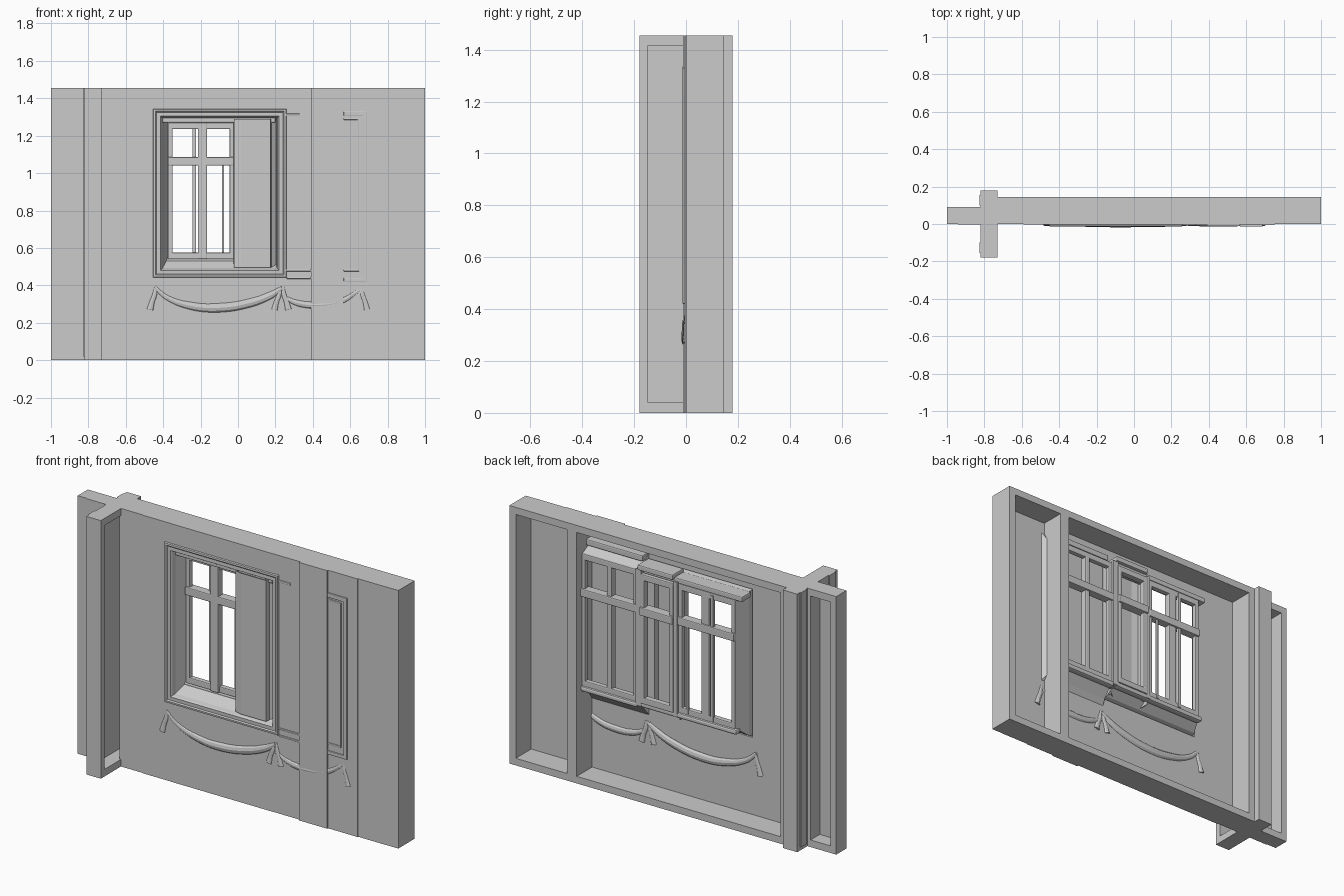
import bpy, bmesh, math

H = 1.455   # wall height
T = 0.008   # plaster sheet thickness


def finish(name, bm, bevel=0.0):
    bmesh.ops.recalc_face_normals(bm, faces=bm.faces)
    me = bpy.data.meshes.new(name)
    bm.to_mesh(me)
    bm.free()
    ob = bpy.data.objects.new(name, me)
    bpy.context.collection.objects.link(ob)
    if bevel:
        m = ob.modifiers.new("bevel", 'BEVEL')
        m.width, m.segments = bevel, 2
    return ob


def boxes(name, items, bevel=0.0):
    """One object from boxes given as (x0, x1, y0, y1, z0, z1)."""
    bm = bmesh.new()
    for x0, x1, y0, y1, z0, z1 in items:
        vs = bmesh.ops.create_cube(bm, size=1)["verts"]
        for v in vs:
            v.co = (x1 if v.co.x > 0 else x0, y1 if v.co.y > 0 else y0,
                    z1 if v.co.z > 0 else z0)
    return finish(name, bm, bevel)


def rings(name, loops, thick=0.004):
    """Skin rectangular loops (x0, x1, z0, z1, y) into a moulded frame."""
    bm = bmesh.new()
    rows = [[bm.verts.new(p) for p in ((a, y, c), (b, y, c), (b, y, d), (a, y, d))]
            for a, b, c, d, y in loops]
    for r, s in zip(rows, rows[1:]):
        for i in range(4):
            j = (i + 1) % 4
            bm.faces.new((r[i], r[j], s[j], s[i]))
    ob = finish(name, bm)
    ob.modifiers.new("solid", 'SOLIDIFY').thickness = thick
    return ob


def rope(name, pts, depth=0.02):
    """Smooth flattened tube through (x, z, radius) points on the wall face."""
    cu = bpy.data.curves.new(name, 'CURVE')
    cu.dimensions, cu.bevel_depth, cu.bevel_resolution = '3D', depth, 3
    cu.resolution_u, cu.use_fill_caps = 6, True
    sp = cu.splines.new('BEZIER')
    sp.bezier_points.add(len(pts) - 1)
    for p, (x, z, r) in zip(sp.bezier_points, pts):
        p.co, p.radius = (x, 0.0, z), r
        p.handle_left_type = p.handle_right_type = 'AUTO'
    ob = bpy.data.objects.new(name, cu)
    bpy.context.collection.objects.link(ob)
    ob.scale.y, ob.location.y = 0.8, 0.003
    bpy.ops.object.select_all(action='DESELECT')
    ob.select_set(True)
    bpy.context.view_layer.objects.active = ob
    bpy.ops.object.convert(target='MESH')
    bpy.ops.object.shade_smooth_by_angle()


def window(name, x0, x1, z0, z1, y0, y1, mullions, transom=(1.04, 1.085), f=0.025):
    """Window sash: outer frame, upright mullions and one transom."""
    it = [(x0, x0 + f, y0, y1, z0, z1), (x1 - f, x1, y0, y1, z0, z1),
          (x0, x1, y0, y1, z0, z0 + f + 0.01), (x0, x1, y0, y1, z1 - f - 0.01, z1),
          (x0, x1, y0 - 0.01, y1 + 0.01, *transom)]
    it += [(a, b, y0 - 0.01, y1, z0, z1) for a, b in mullions]
    boxes(name, it, 0.005)


# plaster sheets: upright strips, leaving the left window open
E = 0.04
boxes("wall_face", [
    (-1, -0.94, 0, T, 0, H), (-0.94, -0.81, -0.004, T, 0, H),
    (-0.74, -0.59, 0, T, 0, H), (-0.59, -0.42, -0.003, T, 0, H),
    (-0.42, 0.225, -0.004, T, 0, 0.475), (-0.42, 0.225, -0.004, T, 1.31, H),
    (0.225, 0.39, -0.003, T, 0, H), (0.39, 0.75, -0.005, T, 0, H),
    (0.75, 0.93, -0.001, T, 0, H), (0.93, 1, 0, T, 0, H)])
boxes("cover_board", [(0.39, 0.565, -0.012, 0, 0.0, H)])

# main wall frame and stud
D = 0.145
boxes("wall_frame", [
    (-0.73, 1, 0, D, 0, E), (-0.73, 1, 0, D, H - E, H),
    (-0.73, -0.69, 0, D, E, H - E), (0.96, 1, 0, D, E, H - E),
    (0.58, 0.64, 0.004, D, E, H - E)])

# short wall section on the left
boxes("left_frame", [
    (-1, -0.82, 0, 0.09, 0, E), (-1, -0.82, 0, 0.09, H - E, H),
    (-1, -0.965, 0, 0.09, E, H - E), (-0.84, -0.81, 0, 0.09, E, H - E)])

# crossing wall: thin sheet on the left with a frame open to the right
boxes("cross_wall", [
    (-0.82, -0.81, -0.18, 0.18, 0, H), (-0.826, -0.82, -0.155, -0.1, 0.02, H),
    (-0.826, -0.82, 0.1, 0.155, 0.02, H),
    (-0.82, -0.73, -0.18, 0.18, 0, E), (-0.82, -0.73, -0.18, 0.18, H - E, H),
    (-0.82, -0.73, -0.18, -0.147, E, H - E), (-0.82, -0.73, 0.145, 0.18, E, H - E)])

# moulded surround and splayed reveal of the left window
a, b, c, d = -0.455, 0.26, 0.44, 1.345
prof = [(0, 0.0), (0.004, -0.012), (0.014, -0.013), (0.02, -0.007), (0.04, -0.008), (0.045, 0.0)]
rings("window_surround", [(a + i, b - i, c + i, d - i, y) for i, y in prof]
      + [(-0.405, 0.21, 0.49, 1.295, 0.02), (-0.375, 0.205, 0.545, 1.27, 0.09)])

# hidden right window reveal, seen from behind
rings("right_reveal", [(0.225, 0.66, 0.43, 1.35, T), (0.232, 0.64, 0.46, 1.31, 0.03),
                       (0.235, 0.585, 0.53, 1.28, 0.09)])

# visible pieces of the right window surround
boxes("right_surround", [
    (0.665, 0.687, -0.013, 0, 0.42, 1.33), (0.638, 0.648, -0.01, 0, 0.48, 1.295),
    (0.565, 0.687, -0.013, 0, 1.305, 1.33), (0.565, 0.648, -0.01, 0, 1.285, 1.295),
    (0.565, 0.687, -0.013, 0, 0.42, 0.44), (0.565, 0.648, -0.01, 0, 0.475, 0.485),
    (0.26, 0.39, -0.009, 0, 0.435, 0.445), (0.25, 0.39, -0.009, 0, 0.475, 0.485),
    (0.25, 0.33, -0.008, 0, 1.305, 1.318)], 0.003)

# sashes
window("left_window", -0.375, -0.02, 0.54, 1.27, 0.07, 0.1, [(-0.215, -0.165)])
boxes("left_window_back_bars", [(-0.243, -0.225, 0.09, 0.105, 0.55, 1.26),
                                (-0.085, -0.075, 0.09, 0.105, 0.55, 1.08)])
window("middle_window", 0.0, 0.205, 0.54, 1.27, 0.08, 0.115, [])
window("right_window", 0.235, 0.585, 0.53, 1.28, 0.07, 0.1, [(0.395, 0.425)])
boxes("window_posts", [(-0.022, 0.002, 0.06, 0.11, 0.52, 1.28),
                       (0.203, 0.237, 0.05, 0.11, 0.52, 1.29)])

# lintels and sills at the back
boxes("back_lintels", [(-0.42, 0.2, 0.02, 0.1, 1.27, 1.3), (0.0, 0.22, 0.02, 0.12, 1.29, 1.32),
                       (0.23, 0.6, 0.01, 0.06, 1.31, 1.345)], 0.006)
boxes("back_sills", [(-0.39, 0.21, 0.07, 0.11, 0.515, 0.545),
                     (0.23, 0.585, 0.07, 0.11, 0.505, 0.535)], 0.01)

# folded panel blocking the right half of the left window
bm = bmesh.new()
rows = [[bm.verts.new((x, y, z)) for z in (0.495, 1.29)] for x, y in
        ((-0.02, 0.085), (-0.018, 0.012), (0.02, 0.004), (0.17, 0.004), (0.175, 0.03), (0.205, 0.05),
         (0.212, 0.02))]
for r, s in zip(rows, rows[1:]):
    bm.faces.new((r[0], s[0], s[1], r[1]))
finish("window_panel", bm).modifiers.new("solid", 'SOLIDIFY').thickness = 0.004

# hanging garlands with end tails
rope("garland_left", [(-0.445, 0.39, 0.6), (-0.38, 0.335, 0.8), (-0.24, 0.288, 1.15),
                      (-0.1, 0.28, 1.3), (0.06, 0.305, 1.25), (0.17, 0.345, 1.1), (0.235, 0.385, 0.7)])
rope("garland_right", [(0.25, 0.335, 0.6), (0.32, 0.305, 0.9), (0.43, 0.295, 1.05),
                       (0.55, 0.315, 0.95), (0.65, 0.375, 0.6)])
for i, (x, s) in enumerate(((-0.44, -1), (0.225, -1), (0.24, 1), (0.66, 1))):
    rope(f"garland_tail_{i + 1}", [(x, 0.395, 0.5), (x + s * 0.006, 0.35, 0.75),
                                   (x + s * 0.02, 0.31, 0.8), (x + s * 0.03, 0.27, 0.95)])
